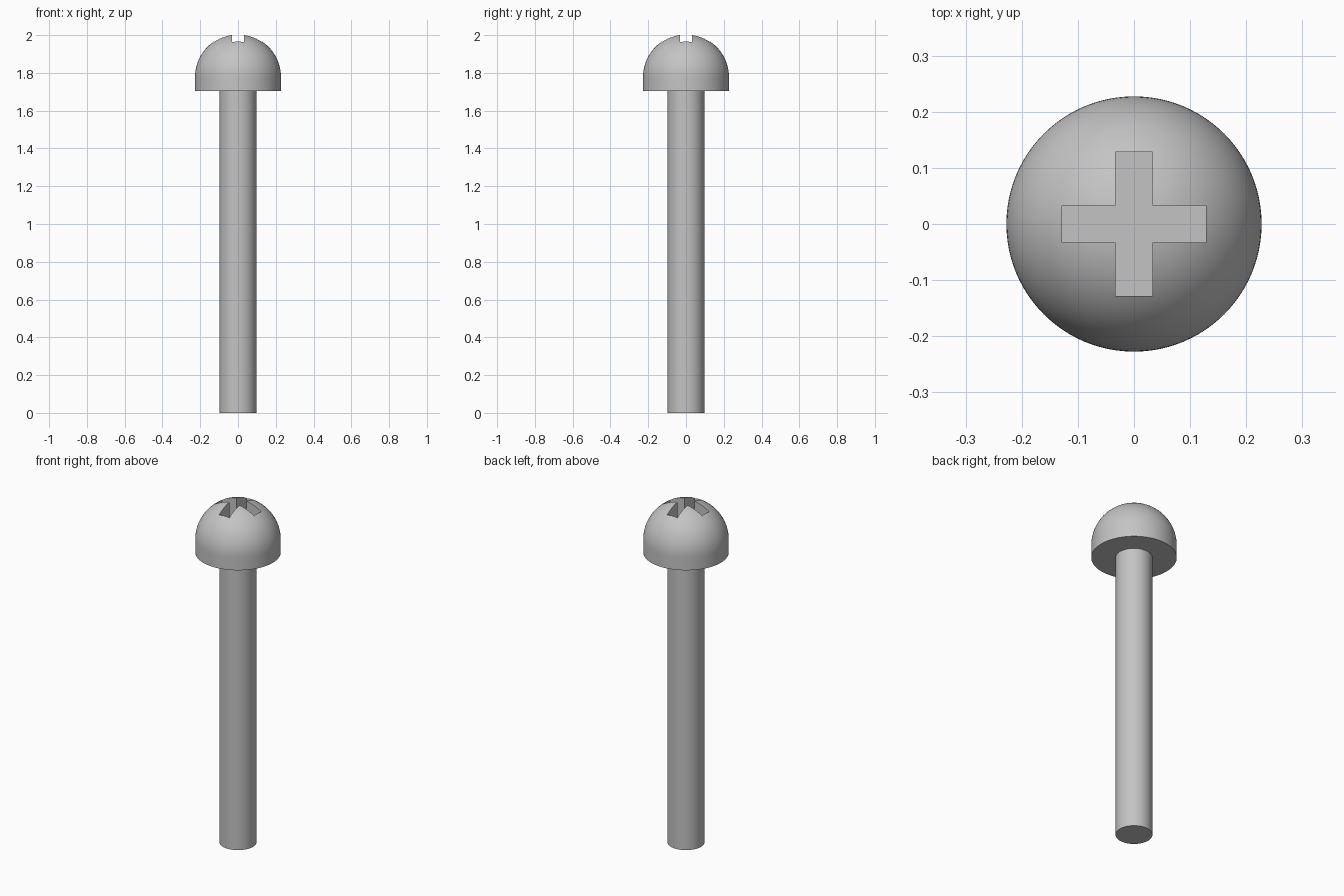
import bpy, bmesh, math

HEAD_R, SHAFT_R = 0.2275, 0.098
HEAD_BASE, DOME_Z = 1.703, 1.7775
SLOT_HALF_W, SLOT_HALF_L, SLOT_FLOOR = 0.033, 0.128, 1.85

old = bpy.data.objects.get("Cube")
if old:
    bpy.data.objects.remove(old, do_unlink=True)

steel = bpy.data.materials.new("grey steel")
steel.use_nodes = True
colour = (0.55, 0.55, 0.55, 1)
steel.diffuse_color = colour
steel.node_tree.nodes["Principled BSDF"].inputs["Base Color"].default_value = colour


def make_object(name, bm):
    bmesh.ops.recalc_face_normals(bm, faces=bm.faces)
    mesh = bpy.data.meshes.new(name)
    bm.to_mesh(mesh)
    bm.free()
    mesh.materials.append(steel)
    obj = bpy.data.objects.new(name, mesh)
    bpy.context.collection.objects.link(obj)
    return obj


def lathe(name, profile, segments=96):
    """Revolve a list of (radius, height) points about the z axis."""
    bm = bmesh.new()
    verts = [bm.verts.new((r, 0, z)) for r, z in profile]
    edges = [bm.edges.new(pair) for pair in zip(verts, verts[1:])]
    bmesh.ops.spin(bm, geom=verts + edges, cent=(0, 0, 0), axis=(0, 0, 1),
                   angle=math.tau, steps=segments)
    bmesh.ops.remove_doubles(bm, verts=bm.verts, dist=1e-5)
    return make_object(name, bm)


def activate(obj):
    bpy.ops.object.select_all(action='DESELECT')
    obj.select_set(True)
    bpy.context.view_layer.objects.active = obj


# Straight shank
shank = lathe("shank", [(0, 0), (SHAFT_R, 0), (SHAFT_R, HEAD_BASE), (0, HEAD_BASE)])

# Domed head: short cylinder topped by a hemisphere
steps = 24
dome = [(HEAD_R * math.cos(a), DOME_Z + HEAD_R * math.sin(a))
        for a in (math.pi / 2 * i / steps for i in range(steps))]
head = lathe("head", [(0, HEAD_BASE), (HEAD_R, HEAD_BASE)] + dome
             + [(0, DOME_Z + HEAD_R)])

# Cross-shaped cutter for the driver recess
w, l = SLOT_HALF_W, SLOT_HALF_L
bm = bmesh.new()
outline = []
for turn in range(4):
    c, s = ((1, 0), (0, 1), (-1, 0), (0, -1))[turn]
    for x, y in ((l, -w), (l, w), (w, w)):
        outline.append(bm.verts.new((x * c - y * s, x * s + y * c, SLOT_FLOOR)))
floor = bm.faces.new(outline)
top = bmesh.ops.extrude_face_region(bm, geom=[floor])["geom"]
bmesh.ops.translate(bm, vec=(0, 0, 0.3),
                    verts=[v for v in top if isinstance(v, bmesh.types.BMVert)])
cutter = make_object("recess_cutter", bm)
cutter.hide_render = True

# Cut the recess, then remove the cutter
activate(head)
cut = head.modifiers.new("recess", 'BOOLEAN')
cut.operation = 'DIFFERENCE'
cut.solver = 'EXACT'
cut.object = cutter
bpy.ops.object.modifier_apply(modifier=cut.name)
bpy.data.objects.remove(cutter, do_unlink=True)

# Smooth round surfaces with sharp rims
for part in (shank, head):
    activate(part)
    bpy.ops.object.shade_smooth_by_angle(angle=math.radians(30))
